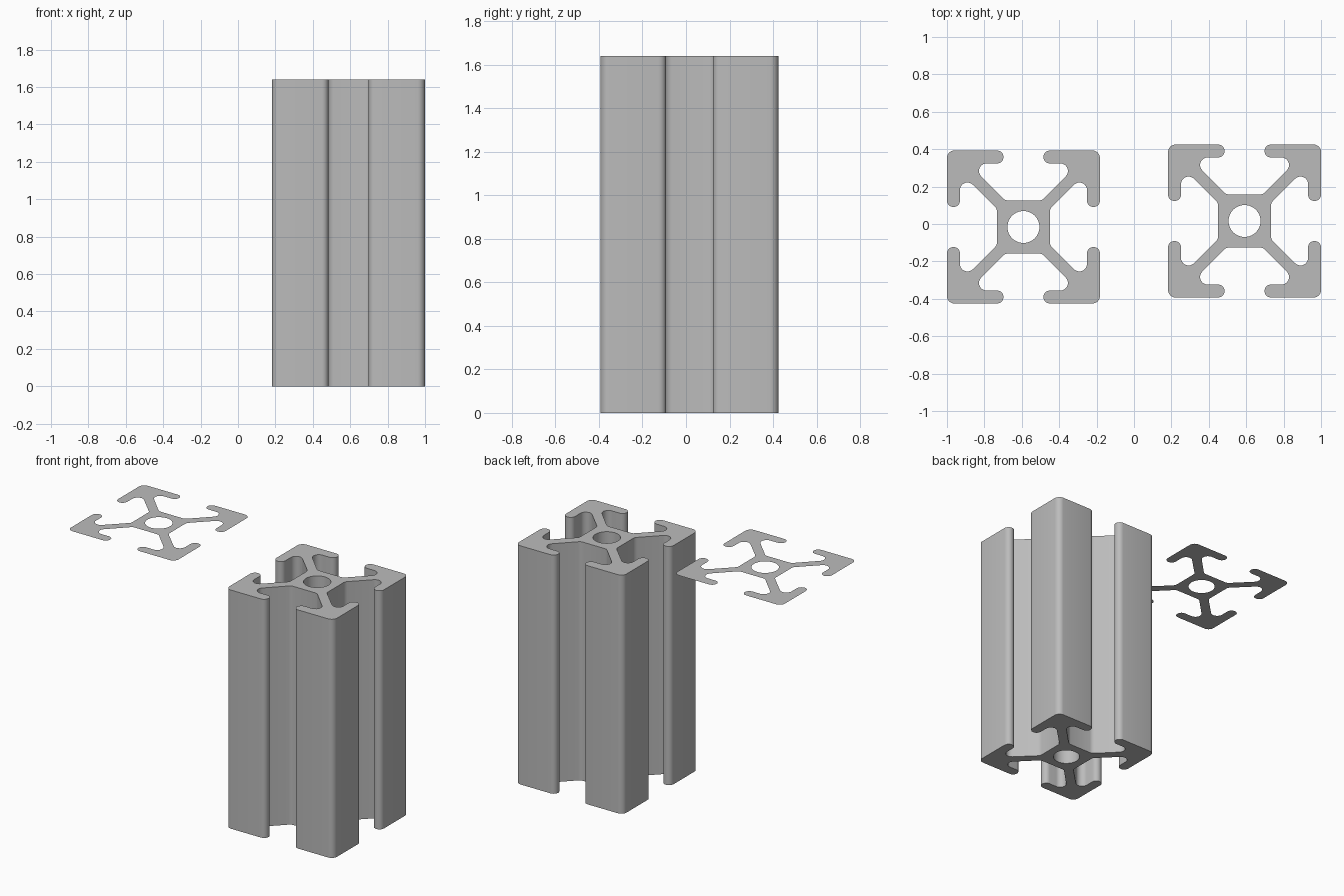
import bpy, bmesh, math
from mathutils import Vector

if "Cube" in bpy.data.objects:
    bpy.data.objects.remove(bpy.data.objects["Cube"])

S = 0.409 / 76.5          # profile units (half width 76.5) to model units
HEIGHT = 1.64

grey = bpy.data.materials.new("aluminium grey")
grey.diffuse_color = (0.5, 0.5, 0.5, 1)
grey.use_nodes = True
grey.node_tree.nodes["Principled BSDF"].inputs["Base Color"].default_value = grey.diffuse_color


def arc(cx, cy, r, a0, a1, n=10):
    return [(cx + r * math.cos(math.radians(a0 + (a1 - a0) * i / n)),
             cy + r * math.sin(math.radians(a0 + (a1 - a0) * i / n)))
            for i in range(n + 1)]


def outline():
    # One eighth: core, slot pocket, rounded lip, outer corner
    eighth = [(15.5, 26.5), (18.3, 26.95), (20.5, 28.7)]
    eighth += arc(37, 56, 7.5, -45, 90)
    eighth += arc(26.5, 70, 6.5, 270, 90)
    eighth += arc(69, 69, 7.5, 90, 45, 4)
    quarter = eighth + [(v, u) for u, v in reversed(eighth[:-1])]
    pts = []
    for k in range(4):
        for u, v in quarter:
            for _ in range(k):
                u, v = v, -u
            pts.append((u, v))
    return pts


def profile(name, x, y, z, height):
    bm = bmesh.new()
    # Outline and centre bore, filled as one flat cap
    for loop in (outline(), arc(0, 0, 16, 0, 360, 48)[:-1]):
        vs = [bm.verts.new((u * S, v * S, 0)) for u, v in loop]
        for i, v in enumerate(vs):
            bm.edges.new((v, vs[(i + 1) % len(vs)]))
    bmesh.ops.triangle_fill(bm, use_beauty=True, edges=bm.edges[:], normal=(0, 0, 1))
    bm.normal_update()
    for f in bm.faces:
        if f.normal.z < 0:
            f.normal_flip()
    if height:
        r = bmesh.ops.extrude_face_region(bm, geom=bm.faces[:], use_keep_orig=True)
        top = [g for g in r["geom"] if isinstance(g, bmesh.types.BMVert)]
        bmesh.ops.translate(bm, verts=top, vec=Vector((0, 0, height)))
        bmesh.ops.recalc_face_normals(bm, faces=bm.faces[:])
    me = bpy.data.meshes.new(name)
    bm.to_mesh(me)
    bm.free()
    me.materials.append(grey)
    me.shade_smooth()
    me.set_sharp_from_angle(angle=math.radians(30))
    ob = bpy.data.objects.new(name, me)
    ob.location = (x, y, z)
    bpy.context.collection.objects.link(ob)


# Extruded slotted rail and its flat cross-section
profile("slotted_rail", 0.591, 0.016, 0, HEIGHT)
profile("flat_cross_section", -0.591, -0.016, 1.74, 0)
